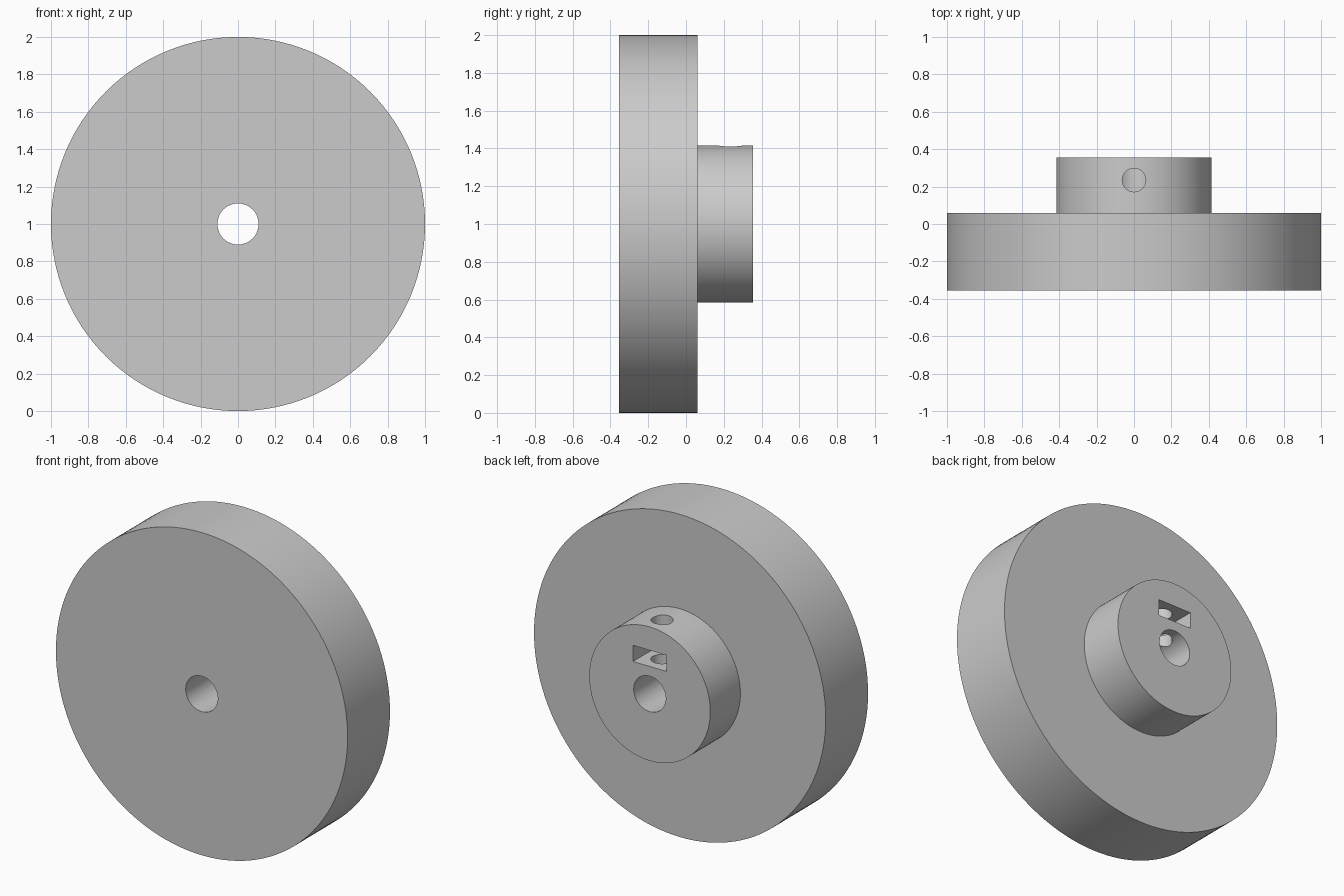
import bpy, bmesh, math
from mathutils import Matrix, Vector

cube = bpy.data.objects.get("Cube")
if cube:
    bpy.data.objects.remove(cube, do_unlink=True)

# Dimensions
AXIS_Z = 1.0
RIM_R, HUB_R, BORE_R = 1.0, 0.415, 0.11
FRONT, STEP, BACK = -0.355, 0.06, 0.355
SCREW_R, SCREW_Y = 0.063, 0.235
SEGMENTS = 128

grey = bpy.data.materials.new("plain grey")
grey.use_nodes = True
colour = (0.6, 0.6, 0.6, 1)
grey.diffuse_color = colour
grey.node_tree.nodes["Principled BSDF"].inputs["Base Color"].default_value = colour


def add_object(name, bm):
    bmesh.ops.recalc_face_normals(bm, faces=bm.faces)
    mesh = bpy.data.meshes.new(name)
    bm.to_mesh(mesh)
    bm.free()
    mesh.materials.append(grey)
    obj = bpy.data.objects.new(name, mesh)
    bpy.context.collection.objects.link(obj)
    return obj


def lathe(name, profile):
    """Turn a closed (radius, y) profile around the wheel axis."""
    bm = bmesh.new()
    verts = [bm.verts.new((r, y, AXIS_Z)) for r, y in profile]
    edges = [bm.edges.new((verts[i - 1], v)) for i, v in enumerate(verts)]
    bmesh.ops.spin(bm, geom=verts + edges, cent=(0, 0, AXIS_Z), axis=(0, 1, 0),
                   angle=math.tau, steps=SEGMENTS, use_merge=True)
    bmesh.ops.remove_doubles(bm, verts=bm.verts, dist=0.0001)
    return add_object(name, bm)


def cut(target, cutter):
    cutter.hide_render = True
    mod = target.modifiers.new("cut", 'BOOLEAN')
    mod.operation = 'DIFFERENCE'
    mod.solver = 'EXACT'
    mod.object = cutter
    bpy.context.view_layer.objects.active = target
    bpy.ops.object.modifier_apply(modifier=mod.name)
    bpy.data.objects.remove(cutter, do_unlink=True)


# Disc and hub turned in one piece, with the axle bore through both
wheel = lathe("wheel_with_hub", [
    (BORE_R, FRONT), (RIM_R, FRONT), (RIM_R, STEP),
    (HUB_R, STEP), (HUB_R, BACK), (BORE_R, BACK)])

# Set screw hole, from the top of the hub into the bore
bm = bmesh.new()
bmesh.ops.create_cone(bm, cap_ends=True, segments=48, radius1=SCREW_R,
                      radius2=SCREW_R, depth=0.5,
                      matrix=Matrix.Translation((0, SCREW_Y, AXIS_Z + 0.25)))
cut(wheel, add_object("screw_hole_cutter", bm))

# Nut slot, open at the back of the hub
slot_front, slot_back = 0.12, BACK + 0.1
bm = bmesh.new()
size = Vector((0.23, slot_back - slot_front, 0.1, 1))
centre = (0, (slot_front + slot_back) / 2, AXIS_Z + 0.22)
bmesh.ops.create_cube(bm, size=1,
                      matrix=Matrix.Translation(centre) @ Matrix.Diagonal(size))
cut(wheel, add_object("nut_slot_cutter", bm))

# Smooth round walls, crisp rims
bpy.ops.object.select_all(action='DESELECT')
wheel.select_set(True)
bpy.context.view_layer.objects.active = wheel
bpy.ops.object.shade_smooth_by_angle(angle=math.radians(30))
